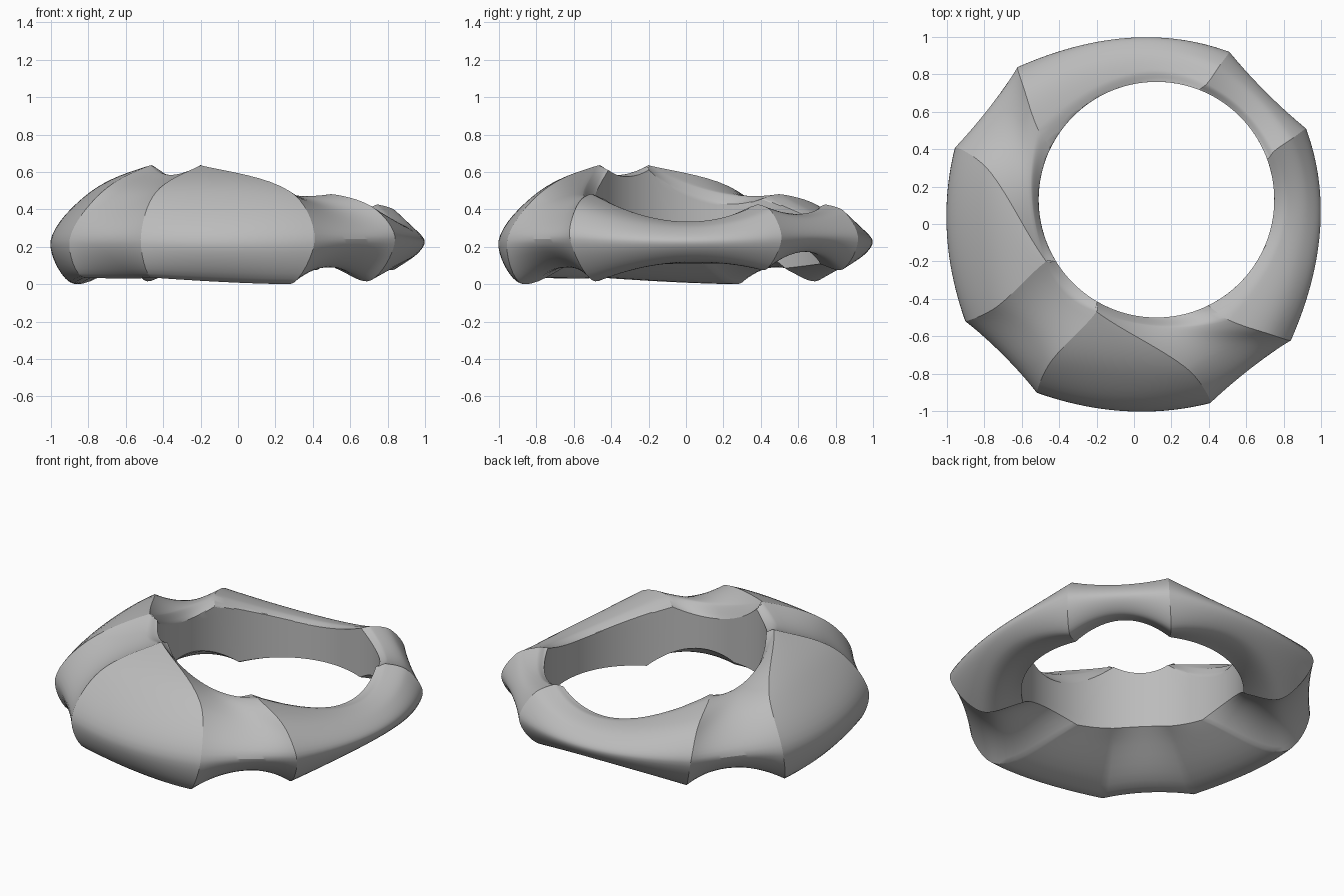
import bpy
import bmesh
from math import radians
from mathutils import Vector

default_cube = bpy.data.objects.get("Cube")
if default_cube:
    bpy.data.objects.remove(default_cube, do_unlink=True)

HOLE_CENTRE = Vector((0.12, 0.13))
HOLE_RADIUS = 0.63
COLUMNS = 22   # steps along each panel
STEPS = 8      # steps between two profile points

# Profiles: inner top, crest, shoulder, outer rim, lower shoulder, inner bottom
rim = (-.2, -.42, .62)
peak = (-.2, -.47, .645)
tall_saddle = [(-.325, -.315, .585), (-.37, -.37, .592), (-.56, -.56, .48),
               (-.7, -.7, .25), (-.6, -.6, .04), (-.325, -.315, .235)]
tall_crease = [rim, peak, (-.44, -.73, .5), (-.52, -.9, .25), (-.46, -.82, .045), (-.2, -.42, .22)]
front_middle = [rim, peak, (-.03, -.79, .5), (-.05, -1, .24), (-.05, -.87, .02), (-.1, -.46, .21)]
front_crease = [rim, peak, (.28, -.77, .505), (.41, -.955, .25), (.28, -.87, .01), (.01, -.49, .2)]
side_saddle = [(.1, -.5, .445), (.16, -.55, .505), (.47, -.66, .425),
               (.62, -.775, .25), (.48, -.65, .1), (.29, -.475, .22)]
side_crease = [(.4, -.44, .465), (.51, -.515, .49), (.73, -.59, .415),
               (.84, -.62, .25), (.71, -.5, .03), (.52, -.355, .095)]
thin_middle = [(.73, -.04, .335), (.8, -.04, .345), (.92, -.03, .31),
               (.995, -.03, .235), (.91, -.03, .14), (.73, -.04, .12)]
thin_crease = [(.72, .35, .425), (.75, .39, .435), (.85, .46, .395),
               (.92, .51, .25), (.84, .43, .09), (.72, .34, .115)]
thin_saddle = [(.565, .575, .37), (.6, .6, .385), (.67, .67, .355),
               (.705, .705, .26), (.65, .65, .185), (.565, .575, .205)]


def smooth_profile(points):
    """Run a smooth curve through the profile points."""
    pts = [Vector(p) for p in points]
    pts = [2 * pts[0] - pts[1]] + pts + [2 * pts[-1] - pts[-2]]
    curve = []
    for a, b, c, d in zip(pts, pts[1:], pts[2:], pts[3:]):
        span = (c - b).length
        leave = (c - a) * span / ((b - a).length + span)
        arrive = (d - b) * span / ((d - c).length + span)
        for i in range(STEPS):
            t = i / STEPS
            ease = t * t * (3 - 2 * t)
            curve.append(b.lerp(c, ease) + leave * t * (1 - t) ** 2 - arrive * t * t * (1 - t))
    return curve + [pts[-2]]


def swap_sides(profile):
    """Mirror a profile across the diagonal of the ring."""
    return [(y, x, z) for x, y, z in profile]


def blend(first, middle, last, s):
    """Curved blend from one crease to the next through the panel middle."""
    return [a * (1 - s) * (1 - 2 * s) + b * 4 * s * (1 - s) + c * s * (2 * s - 1)
            for a, b, c in zip(first, middle, last)]


def fit_to_hole(point, on_edge):
    """Keep a point outside the round hole, or exactly on its edge."""
    flat = point.to_2d() - HOLE_CENTRE
    radius = HOLE_RADIUS if on_edge else max(flat.length, HOLE_RADIUS)
    flat = HOLE_CENTRE + flat.normalized() * radius
    return Vector((flat.x, flat.y, point.z))


# Eight panels: mirrored halves around the diagonal
half = [tall_saddle, tall_crease, front_middle, front_crease, side_saddle,
        side_crease, thin_middle, thin_crease, thin_saddle]
around = half + [swap_sides(p) for p in reversed(half[1:-1])]
curves = [smooth_profile(p) for p in around]

bm = bmesh.new()
columns = []
for k in range(0, len(curves), 2):
    first, middle, last = curves[k - 1], curves[k], curves[(k + 1) % len(curves)]
    for i in range(COLUMNS):
        section = blend(first, middle, last, i / COLUMNS)
        ends = (0, len(section) - 1)
        columns.append([bm.verts.new(fit_to_hole(p, j in ends)) for j, p in enumerate(section)])

# Outer skin, with a wall strip sampled down the hole between the inner edges
for n, right in enumerate(columns):
    left = columns[n - 1]
    for j in range(1, len(right)):
        bm.faces.new((left[j - 1], right[j - 1], right[j], left[j]))

walls = []
for column in columns:
    top, bottom = column[0], column[-1]
    inner = [bm.verts.new(fit_to_hole(top.co.lerp(bottom.co, i / STEPS), True)) for i in range(1, STEPS)]
    walls.append([top] + inner + [bottom])
for n, right in enumerate(walls):
    left = walls[n - 1]
    for j in range(1, len(right)):
        bm.faces.new((left[j], right[j], right[j - 1], left[j - 1]))

bmesh.ops.remove_doubles(bm, verts=bm.verts, dist=0.0005)
bmesh.ops.recalc_face_normals(bm, faces=bm.faces)
lowest = min(v.co.z for v in bm.verts)
bmesh.ops.translate(bm, verts=bm.verts, vec=(0, 0, -lowest))

mesh = bpy.data.meshes.new("ring_body")
bm.to_mesh(mesh)
bm.free()
ring = bpy.data.objects.new("ring_body", mesh)
bpy.context.collection.objects.link(ring)

# Plain grey finish
grey = bpy.data.materials.new("plain_grey")
grey.use_nodes = True
colour = (0.5, 0.5, 0.5, 1)
grey.diffuse_color = colour
for node in grey.node_tree.nodes:
    if node.type == 'BSDF_PRINCIPLED':
        node.inputs["Base Color"].default_value = colour
mesh.materials.append(grey)

bpy.ops.object.select_all(action='DESELECT')
ring.select_set(True)
bpy.context.view_layer.objects.active = ring
bpy.ops.object.shade_smooth_by_angle(angle=radians(25))
